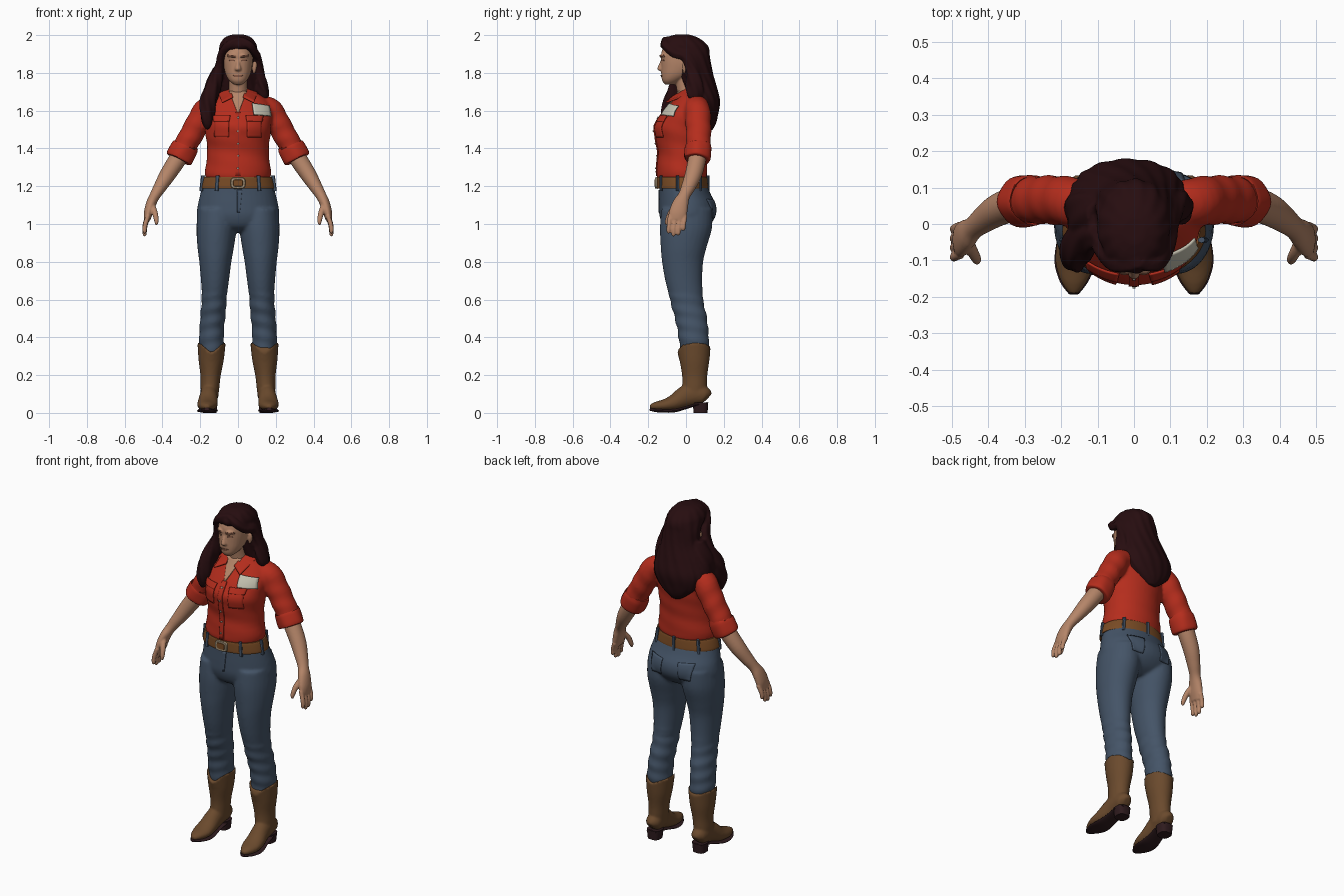
import bpy, bmesh, math
from mathutils import Vector
from mathutils.bvhtree import BVHTree


def material(name, rgb):
    m = bpy.data.materials.new(name)
    m.diffuse_color = (*rgb, 1)
    return m


RED = material("red cloth", (0.46, 0.026, 0.012))
SKIN = material("skin", (0.46, 0.235, 0.14))
DUSKY = material("dusky skin", (0.24, 0.10, 0.06))
DENIM = material("blue denim", (0.058, 0.088, 0.135))
BOOT = material("boot leather", (0.145, 0.068, 0.026))
BELT = material("belt leather", (0.19, 0.07, 0.018))
HAIR = material("dark auburn", (0.020, 0.004, 0.005))
SOLE = material("dark sole", (0.028, 0.011, 0.013))
WHITE = material("badge white", (0.55, 0.53, 0.43))
METAL = material("dull metal", (0.36, 0.28, 0.18))
X, Y, Z = Vector((1, 0, 0)), Vector((0, 1, 0)), Vector((0, 0, 1))


def spline(keys, steps):
    """Catmull-Rom interpolation of rows of numbers."""
    out, last = [], len(keys) - 1
    for i in range(last):
        rows = [keys[max(0, min(last, i + d))] for d in (-1, 0, 1, 2)]
        for s in range(steps):
            t = s / steps
            out.append([0.5 * (2 * b + (c - a) * t + (2 * a - 5 * b + 4 * c - d) * t * t
                               + (3 * b - a - 3 * c + d) * t ** 3) for a, b, c, d in zip(*rows)])
    return out + [list(keys[-1])]


def loft(bm, keys, ref=None, both=False, n=28, steps=5, ripple=(0, 0, 0), power=1.0, warp=None):
    """Skin ellipses (x, y, z, a, b); rings lie flat, or cross the path when ref is given."""
    rows = spline(keys, steps)
    pts = [Vector(r[:3]) for r in rows]
    for side in ((1, -1) if both else (1,)):
        rings = []
        for i, r in enumerate(rows):
            u, v = X, Y
            if ref is not None:
                t = (pts[min(i + 1, len(pts) - 1)] - pts[max(i - 1, 0)]).normalized()
                u = t.cross(ref).normalized()
                v = u.cross(t).normalized()
            ring = []
            for k in range(n):
                th = 2 * math.pi * k / n
                g = 1 + ripple[0] * math.sin(ripple[1] * th + ripple[2] * r[2])
                c, s = math.cos(th), math.sin(th)
                c = math.copysign(abs(c) ** power, c)
                s = math.copysign(abs(s) ** power, s)
                p = pts[i] + u * (max(r[3], 0.002) * g * c) + v * (max(r[4], 0.002) * g * s)
                if warp:
                    p = warp(p, c, s)
                ring.append(bm.verts.new((p.x * side, p.y, p.z)))
            rings.append(ring)
        for a, b in zip(rings, rings[1:]):
            for k in range(n):
                bm.faces.new((a[k], a[(k + 1) % n], b[(k + 1) % n], b[k]))
        bm.faces.new(rings[0])
        bm.faces.new(rings[-1])


def finish(name, bm, mat, voxel=0, relax=4, thick=0):
    """Turn a bmesh into an object, optionally fusing its pieces."""
    if not thick:
        bmesh.ops.recalc_face_normals(bm, faces=bm.faces[:])
    me = bpy.data.meshes.new(name)
    bm.to_mesh(me)
    bm.free()
    me.materials.append(mat)
    me.shade_smooth()
    me.set_sharp_from_angle(angle=math.radians(40))
    ob = bpy.data.objects.new(name, me)
    bpy.context.collection.objects.link(ob)
    if voxel:
        m = ob.modifiers.new("fuse", 'REMESH')
        m.mode, m.voxel_size, m.use_smooth_shade = 'VOXEL', voxel, True
        m = ob.modifiers.new("relax", 'SMOOTH')
        m.factor, m.iterations = 0.5, relax
    if thick:
        m = ob.modifiers.new("thickness", 'SOLIDIFY')
        m.thickness, m.offset = thick, 0
    return ob


def sheet(name, mat, corners, place, sides=(1,), n=8, thick=0.006):
    """Bilinear grid between four corners; place() puts each point in space."""
    bm = bmesh.new()
    a, b, c, d = [Vector(p) for p in corners]
    for s in sides:
        g = [[None] * (n + 1) for _ in range(n + 1)]
        for i in range(n + 1):
            for j in range(n + 1):
                p = a.lerp(b, i / n).lerp(d.lerp(c, i / n), j / n)
                p.x *= s
                g[i][j] = bm.verts.new(place(p))
        for i in range(n):
            for j in range(n):
                bm.faces.new((g[i][j], g[i + 1][j], g[i + 1][j + 1], g[i][j + 1]))
    return finish(name, bm, mat, thick=thick)


def onto(ob, front=True, off=0.003):
    """Projector that lays (x, z) points on an object's front or back."""
    tree = BVHTree.FromObject(ob, bpy.context.evaluated_depsgraph_get())
    d = 1 if front else -1

    def place(p):
        hit, nor, _, _ = tree.ray_cast(Vector((p.x, -d, p[1])), Vector((0, d, 0)))
        if hit is None:
            return Vector((p.x, 0, p[1]))
        if nor.y * d > 0:
            nor = -nor
        return hit + nor * off
    return place


def rect(x0, x1, z0, z1):
    return [(x0, z0, 0), (x1, z0, 0), (x1, z1, 0), (x0, z1, 0)]


# Jeans: hips and two legs fused, with folds toward the hem
bm = bmesh.new()
loft(bm, [(0, -.02, 1.23, .18, .122), (0, -.006, 1.16, .199, .136), (0, .008, 1.10, .213, .151),
          (0, .008, 1.04, .217, .148), (0, 0, .985, .19, .115), (0, 0, .955, .09, .06)], n=40)
loft(bm, [(.112, .004, 1.08, .10, .135), (.114, .0, .98, .106, .138), (.118, -.012, .88, .097, .122),
          (.12, -.018, .8, .085, .109), (.122, -.012, .7, .074, .098), (.125, 0, .62, .066, .089)], both=True)
loft(bm, [(.124, -.004, .66, .068, .09), (.127, .004, .59, .066, .088), (.132, .022, .52, .066, .086),
          (.139, .036, .44, .065, .082), (.14, .043, .37, .066, .079), (.14, .045, .30, .056, .068)],
     both=True, steps=7, ripple=(.035, 1, 85))
jeans = finish("jeans", bm, DENIM, voxel=.009)

# Boots: shaft with a dipped front edge, and a pointed foot
bm = bmesh.new()


def dip(p, c, s):
    if p.z > .27:
        p.z += ((p.z - .27) / .09) * (.012 - .055 * abs(s) ** 6 * (1 if s < 0 else .5))
    return p


loft(bm, [(.14, .042, .36, .075, .088), (.142, .045, .28, .067, .079), (.145, .046, .2, .054, .067),
          (.148, .045, .14, .05, .066), (.151, .04, .08, .046, .068)], both=True, warp=dip)
loft(bm, [(.15, .118, .08, .02, .025), (.15, .1, .092, .042, .046), (.152, .05, .1, .046, .06),
          (.155, 0, .088, .047, .058), (.16, -.06, .056, .053, .044), (.163, -.11, .042, .053, .032),
          (.165, -.158, .036, .036, .023), (.165, -.19, .032, .014, .012)], ref=Z, both=True)
finish("boots", bm, BOOT, voxel=.007, relax=3)
bm = bmesh.new()
loft(bm, [(.15, .115, .05, .03, .007), (.152, .05, .042, .043, .007), (.156, 0, .028, .044, .008),
          (.161, -.06, .013, .053, .01), (.163, -.11, .011, .055, .01), (.165, -.158, .014, .039, .01),
          (.165, -.192, .02, .014, .008)], ref=Z, both=True)
finish("boot_soles", bm, SOLE)
bm = bmesh.new()
loft(bm, [(.15, .077, 0, .036, .037), (.15, .077, .055, .042, .041)], both=True, power=.7)
finish("boot_heels", bm, SOLE)

# Shirt: torso and sleeves fused, then rolled cuffs
bm = bmesh.new()
loft(bm, [(0, -.022, 1.235, .168, .125), (0, -.022, 1.27, .175, .134), (0, -.018, 1.38, .163, .13),
          (0, -.021, 1.46, .170, .141), (0, -.02, 1.52, .177, .146), (0, 0, 1.58, .18, .13),
          (0, .02, 1.63, .172, .108), (0, .03, 1.675, .132, .085), (0, .025, 1.705, .07, .062)],
     n=40, ripple=(.009, 2, 65))
loft(bm, [(.10, .05, 1.64, .045, .06), (.165, .06, 1.605, .066, .068), (.225, .066, 1.51, .064, .067),
          (.27, .066, 1.43, .062, .065), (.306, .062, 1.36, .062, .063)], ref=Y, both=True,
     ripple=(.03, 1, 80))
shirt = finish("shirt", bm, RED, voxel=.009, relax=3)
bm = bmesh.new()
loft(bm, [(.277, .066, 1.415, .062, .062), (.28, .066, 1.408, .071, .07), (.309, .061, 1.35, .073, .07),
          (.314, .06, 1.34, .062, .06)], ref=Y, both=True, steps=4, ripple=(.025, 5, 20))
finish("rolled_cuffs", bm, RED)

# Shirt details laid on the front
cloth = onto(shirt)
sheet("open_neck", SKIN, [(-.004, 1.59, 0), (.004, 1.59, 0), (.046, 1.70, 0), (-.046, 1.70, 0)], cloth)
sheet("button_placket", RED, rect(-.014, .014, 1.255, 1.59), cloth, n=14)
sheet("pocket_flaps", RED, [(.045, 1.54, 0), (.125, 1.54, 0), (.13, 1.57, 0), (.04, 1.57, 0)],
      onto(shirt, off=.006), sides=(1, -1))
sheet("pockets", RED, rect(.048, .122, 1.46, 1.55), cloth, sides=(1, -1))
sheet("badge", WHITE, [(.08, 1.572, 0), (.165, 1.568, 0), (.158, 1.618, 0), (.072, 1.63, 0)],
      onto(shirt, off=.013))
for i in range(5):
    z = 1.29 + i * .066
    sheet("button", WHITE, rect(-.004, .004, z, z + .008), onto(shirt, off=.008), n=2, thick=.004)
sheet("collar_wings", RED, [(.055, .06, 1.735), (.026, -.075, 1.66), (.085, -.105, 1.632), (.105, .055, 1.69)],
      lambda p: p + Z * .012, sides=(1, -1), thick=.009)
sheet("collar_back", RED, [(-.06, .06, 1.74), (.06, .06, 1.74), (.1, .085, 1.69), (-.1, .085, 1.69)],
      lambda p: p + Y * (.02 - p.x * p.x * 4), thick=.009)

# Belt, loops and buckle
bm = bmesh.new()
loft(bm, [(0, -.02, 1.187, .192, .132), (0, -.02, 1.19, .197, .137), (0, -.021, 1.22, .191, .136),
          (0, -.022, 1.247, .183, .134), (0, -.022, 1.25, .178, .13)], n=48, steps=3)
finish("belt", bm, BELT)
bm = bmesh.new()
for deg in (-125, -55, -10, 45, 90, 135, 190):
    a = math.radians(deg)
    x, y = math.cos(a), math.sin(a)
    loft(bm, [(x * .198, -.02 + y * .137, 1.175, .01, .008), (x * .188, -.02 + y * .137, 1.258, .01, .008)],
         n=8, steps=2)
finish("belt_loops", bm, DENIM)


def plate(name, mat, y, w, h, d):
    b = bmesh.new()
    loft(b, [(0, y, 1.217, w, h), (0, y - d, 1.217, w * .92, h * .9)], ref=Z, n=24, steps=2, power=.5)
    finish(name, b, mat)


plate("buckle", METAL, -.15, .040, .031, .014)
plate("buckle_inset", BELT, -.163, .027, .019, .003)
sheet("back_pockets", DENIM, [(.06, 1.03, 0), (.125, 1.03, 0), (.14, 1.13, 0), (.05, 1.125, 0)],
      onto(jeans, front=False, off=.002), sides=(1, -1))
sheet("fly", DENIM, [(-.004, 1.06, 0), (.01, 1.06, 0), (.022, 1.18, 0), (-.004, 1.18, 0)], onto(jeans, off=.001))

# Forearms and hands
bm = bmesh.new()
loft(bm, [(.28, .065, 1.41, .042, .042), (.315, .06, 1.35, .047, .047), (.37, .04, 1.265, .043, .045),
          (.41, .014, 1.2, .035, .038), (.44, -.01, 1.15, .028, .032), (.459, -.028, 1.11, .027, .042),
          (.474, -.042, 1.06, .024, .048), (.482, -.048, 1.02, .016, .043)], ref=Y, both=True)
for i, length in enumerate((.085, .1, .095, .07)):
    y = -.086 + i * .026
    loft(bm, [(.476, y + .003, 1.045, .013, .013), (.492, y - .004, 1.04 - length * .55, .0125, .0125),
              (.494, y - .006, 1.04 - length * .95, .011, .011), (.492, y - .006, 1.036 - length, .005, .005)],
         ref=Y, both=True, n=12)
loft(bm, [(.462, -.04, 1.11, .016, .018), (.442, -.078, 1.065, .015, .016), (.432, -.098, 1.02, .013, .013),
          (.432, -.104, .995, .006, .006)], ref=X, both=True, n=12)
finish("arms_and_hands", bm, SKIN, voxel=.005, relax=2)

# Head, nose, ears and neck
bm = bmesh.new()
loft(bm, [(0, -.085, 1.738, .022, .026), (0, -.076, 1.758, .046, .05), (0, -.052, 1.79, .065, .079),
          (0, -.036, 1.83, .075, .096), (0, -.03, 1.87, .079, .102), (0, -.025, 1.91, .078, .105),
          (0, -.02, 1.95, .07, .09), (0, -.02, 1.982, .035, .045)], power=.93)
loft(bm, [(0, .02, 1.65, .062, .062), (0, .004, 1.71, .05, .053), (0, -.01, 1.79, .049, .052)])
loft(bm, [(0, -.124, 1.872, .008, .008), (0, -.132, 1.845, .011, .012), (0, -.136, 1.82, .017, .016),
          (0, -.128, 1.809, .012, .010)], n=14)
for x in (.022, -.022):
    loft(bm, [(x * 2.3, -.108, 1.888, .009, .008), (x * 1.4, -.126, 1.893, .012, .009),
              (x * .5, -.128, 1.885, .007, .007)], ref=Z, n=12)
loft(bm, [(.083, -.008, 1.80, .008, .008), (.088, -.004, 1.83, .012, .016), (.09, .002, 1.855, .012, .019),
          (.086, .003, 1.87, .006, .01)], both=True, n=14)
head = finish("head", bm, SKIN, voxel=.005, relax=3)
face = onto(head, off=.0015)
sheet("brows", DUSKY, [(.014, 1.884, 0), (.055, 1.886, 0), (.052, 1.895, 0), (.014, 1.892, 0)], face,
      sides=(1, -1), thick=.003)
sheet("eyes", DUSKY, [(.019, 1.863, 0), (.046, 1.864, 0), (.042, 1.872, 0), (.021, 1.872, 0)], face,
      sides=(1, -1), thick=.003)
sheet("lips", DUSKY, [(-.016, 1.778, 0), (.016, 1.778, 0), (.025, 1.789, 0), (-.025, 1.789, 0)], face, thick=.004)

# Hair: rippled cap and back fall, plus swept locks
bm = bmesh.new()
loft(bm, [(0, -.02, 2.003, .03, .035), (0, -.02, 1.988, .068, .082), (0, -.014, 1.955, .094, .12),
          (0, .0, 1.925, .101, .122), (0, .035, 1.885, .104, .09), (0, .05, 1.81, .112, .09),
          (-.008, .073, 1.73, .135, .088), (-.015, .097, 1.65, .15, .082), (-.018, .11, 1.58, .125, .06),
          (-.02, .118, 1.53, .075, .04), (-.02, .12, 1.495, .025, .018)], n=64, ripple=(.025, 13, 30))
wave = dict(n=24, ripple=(.09, 5, 45))
loft(bm, [(.015, -.105, 1.972, .02, .02), (.062, -.108, 1.945, .022, .022), (.09, -.06, 1.905, .022, .025),
          (.1, -.0, 1.885, .022, .028), (.112, .035, 1.81, .026, .035), (.122, .045, 1.74, .034, .045),
          (.138, .045, 1.68, .026, .04), (.142, .045, 1.65, .01, .015)], ref=Y, **wave)
loft(bm, [(.02, -.105, 1.975, .02, .02), (-.045, -.112, 1.95, .022, .022), (-.086, -.075, 1.9, .02, .026),
          (-.098, -.04, 1.83, .026, .035), (-.122, -.03, 1.75, .038, .05), (-.155, -.06, 1.66, .044, .055),
          (-.162, -.088, 1.58, .038, .045), (-.162, -.095, 1.53, .026, .03), (-.165, -.095, 1.50, .008, .01)],
     ref=Y, **wave)
loft(bm, [(-.1, .02, 1.82, .03, .05), (-.14, .03, 1.7, .045, .07), (-.155, .06, 1.6, .03, .06),
          (-.15, .08, 1.53, .01, .02)], ref=Y, **wave)
finish("hair", bm, HAIR, voxel=.007, relax=2)
